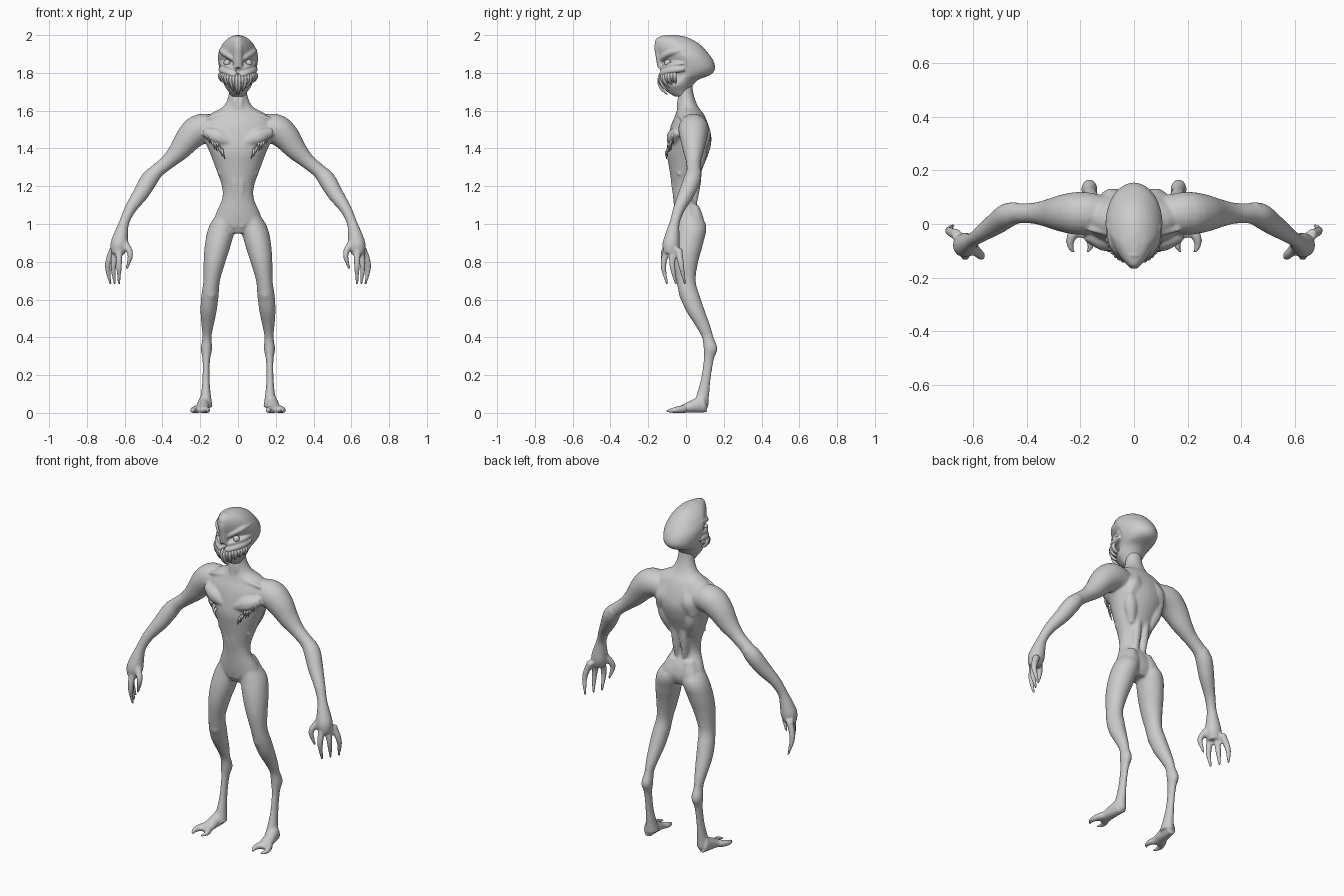
import bpy
import bmesh
from math import sin, cos, pi
from mathutils import Matrix, Vector

if "Cube" in bpy.data.objects:
    bpy.data.objects.remove(bpy.data.objects["Cube"], do_unlink=True)

skin = bpy.data.materials.new("grey_skin")
skin.use_nodes = True
skin.diffuse_color = (.6, .6, .6, 1)
skin.node_tree.nodes["Principled BSDF"].inputs["Base Color"].default_value = skin.diffuse_color
RIGHT, BACK, UP = Vector((1, 0, 0)), Vector((0, 1, 0)), Vector((0, 0, 1))


def smooth_path(stations, steps=4):
    """Catmull-Rom interpolation of position and both radii."""
    knots = [Vector(station) for station in stations]
    knots = [knots[0] * 2 - knots[1], *knots, knots[-1] * 2 - knots[-2]]
    path = []
    for before, start, end, after in zip(knots, knots[1:], knots[2:], knots[3:]):
        leave, arrive = (end - before) / 2, (after - start) / 2
        for i in range(steps):
            t = i / steps
            path.append(start + leave * t + (end * 3 - start * 3 - leave * 2 - arrive) * t ** 2
                        + (start * 2 - end * 2 + leave + arrive) * t ** 3)
    return path + [knots[-2]]


def loft(bm, stations, reference=BACK, level=False, taper=0, sides=20):
    """Closed tube through (x, y, z, width, depth) stations."""
    path = smooth_path(stations)
    centres = [Vector(station[:3]) for station in path]
    rings = []
    for i, (centre, station) in enumerate(zip(centres, path)):
        across, along = RIGHT, BACK
        if not level:
            tangent = (centres[min(i + 1, len(path) - 1)] - centres[max(i - 1, 0)]).normalized()
            along = (reference - tangent * reference.dot(tangent)).normalized()
            across = along.cross(tangent)
        ring = []
        for k in range(sides):
            angle = 2 * pi * k / sides
            width = station[3] * (1 + taper * min(0, sin(angle)))
            point = centre + across * cos(angle) * width + along * sin(angle) * station[4]
            point.z = max(point.z, 0)
            ring.append(bm.verts.new(point))
        rings.append(ring)
    for ring, following in zip(rings, rings[1:]):
        for k in range(sides):
            n = (k + 1) % sides
            bm.faces.new((ring[k], ring[n], following[n], following[k]))
    bm.faces.new(rings[0])
    bm.faces.new(rings[-1])


def pair(bm, stations, **options):
    """The same loft on the left and the right."""
    for side in (1, -1):
        loft(bm, [(side * x, *rest) for x, *rest in stations], **options)


def strand(bm, points, radii, **options):
    pair(bm, [(*point, radius, radius) for point, radius in zip(points, radii)],
         sides=10, **options)


def ridge(bm, start, end, radius):
    """Spindle shaped muscle."""
    start, end = Vector(start), Vector(end)
    strand(bm, [start, start.lerp(end, .5), end], [radius * .5, radius, radius * .5])


def finish(name, bm):
    bmesh.ops.recalc_face_normals(bm, faces=bm.faces)
    mesh = bpy.data.meshes.new(name)
    bm.to_mesh(mesh)
    bm.free()
    mesh.materials.append(skin)
    mesh.shade_smooth()
    part = bpy.data.objects.new(name, mesh)
    bpy.context.collection.objects.link(part)
    return part


def fuse(part, voxel, relax):
    """Merge overlapping volumes into one soft skin."""
    remesh = part.modifiers.new("fuse", "REMESH")
    remesh.mode, remesh.voxel_size, remesh.use_smooth_shade = "VOXEL", voxel, True
    soften = part.modifiers.new("soften", "SMOOTH")
    soften.iterations = relax


# Torso and neck: height, depth position, half width, half depth
body = bmesh.new()
torso = [(1.76, -.01, .045, .04), (1.68, 0, .05, .042), (1.62, .01, .08, .055),
         (1.58, .02, .15, .075), (1.52, .02, .19, .1), (1.45, .02, .18, .115),
         (1.38, .01, .15, .112), (1.3, 0, .12, .09), (1.2, -.01, .085, .065),
         (1.13, -.01, .085, .057), (1.06, .01, .115, .07), (1, .02, .13, .07), (.95, .02, .09, .05)]
loft(body, [(0, y, z, w, d) for z, y, w, d in torso], level=True, sides=32)

# Legs with backward bent hocks: height, depth position, radius
leg = [(1.11, 0, .02), (1, .03, .068), (.9, .015, .07), (.8, 0, .058), (.7, 0, .044),
       (.62, .02, .046), (.54, .05, .043), (.46, .09, .032), (.4, .115, .024),
       (.34, .13, .03), (.28, .12, .02), (.18, .105, .019), (.1, .09, .026), (.03, .075, .036)]
pair(body, [(.17 - .09 * z ** 3, y, z, r, r + .007) for z, y, r in leg], level=True)
ridge(body, (.142, -.01, .69), (.148, 0, .58), .035)

# Feet sloping down toward two forked, curled toes
slope = [(.18 + .015 * t, .1 - .15 * t, .05 - .037 * t, .03 + .01 * t) for t in (0, .3, .6, 1)]
pair(body, [(x, y, z, w, z) for x, y, z, w in slope], reference=UP)
for spread in (1, -1):
    bend = [(.015, -.01), (.036, -.055), (.037, -.085), (.024, -.107)]
    strand(body, [(.2 + spread * x, y, .022 + y / 8) for x, y in bend],
           (.022, .018, .012, .006), reference=UP)

# Arms and palms: reach, height, radius; the forearm swings forward past the elbow
arm = [(.1, 1.5, .065), (.19, 1.505, .08), (.25, 1.465, .074), (.31, 1.39, .056),
       (.37, 1.33, .04), (.43, 1.28, .038), (.47, 1.235, .046), (.515, 1.16, .042),
       (.57, 1.08, .031), (.602, 1.01, .027), (.618, .95, .037), (.63, .89, .046), (.637, .84, .035)]
pair(body, [(x, .04 - max(0, x - .46) * .7, z, r, r) for x, z, r in arm])
ridge(body, (.42, .05, 1.3), (.48, .05, 1.23), .034)

# Three fanned fingers and a thumb
thickness = (.021, .016, .007)
for fan in (0, .5, 1):
    strand(body, [(.66 - .03 * fan, -.04 - .06 * fan, .87),
                  (.69 - .06 * fan, -.025 - .095 * fan, .78),
                  (.675 - .045 * fan, -.005 - .095 * fan, .68)], thickness)
strand(body, [(.6, -.09, .9), (.57, -.12, .84), (.59, -.11, .76)], thickness)

# Muscles
muscles = {
    "collarbone": ((.02, -.04, 1.59), (.17, -.02, 1.56), .016),
    "chest": ((.03, -.075, 1.43), (.18, -.04, 1.49), .046),
    "rib_arch": ((.015, -.085, 1.37), (.1, -.03, 1.26), .02),
    "belly": ((.02, -.07, 1.34), (.02, -.05, 1.1), .02),
    "groin": ((.085, -.015, 1.09), (.015, -.04, .98), .022),
    "upper_shoulder_blade": ((.05, .08, 1.55), (.11, .085, 1.4), .052),
    "lower_shoulder_blade": ((.11, .09, 1.46), (.06, .05, 1.26), .04),
    "spine_muscle": ((.03, .075, 1.4), (.025, .035, 1.06), .026),
    "buttock": ((.05, .04, 1.1), (.08, .04, .92), .058),
    "neck_cord": ((.02, -.035, 1.69), (.012, -.04, 1.57), .012),
}
for start, end, radius in muscles.values():
    ridge(body, start, end, radius)
fuse(finish("body", body), .0065, 8)

# Head: swept back cranium narrowing toward the face
head = bmesh.new()
skull = [(2, -.075, .012, .03), (1.985, -.07, .05, .085), (1.95, -.045, .084, .12),
         (1.9, -.015, .105, .136), (1.86, .01, .105, .137), (1.82, .02, .098, .134),
         (1.79, .01, .088, .12), (1.765, -.02, .08, .088), (1.735, -.045, .074, .082),
         (1.7, -.04, .05, .06), (1.675, -.025, .035, .035)]
loft(head, [(0, y, z, w, d) for z, y, w, d in skull], level=True, taper=.35, sides=32)

# Brow, cheek and jaw ridges wrapping the face, with a crest down the middle
for front, rear, radius in ((1.86, 1.92, .016), (1.815, 1.85, .013), (1.78, 1.82, .02)):
    wrap = [(.095 * sin(a), -.13 * cos(a), front + (rear - front) * sin(a)) for a in (.1, .5, 1, 1.5)]
    strand(head, wrap, [radius] * 3 + [radius / 2])
crest = [(-.105, 1.985), (-.145, 1.95), (-.14, 1.89), (-.13, 1.83)]
loft(head, [(0, y, z, .025, .021) for y, z in crest])
fuse(finish("head", head), .0055, 4)

# Eyes
eyes = bmesh.new()
for side in (1, -1):
    bmesh.ops.create_uvsphere(eyes, u_segments=16, v_segments=12, radius=.018,
                              matrix=Matrix.Translation((side * .058, -.097, 1.853)))
finish("eyes", eyes)

# Uneven mouth tendrils hanging around the jaw
tendrils = bmesh.new()
hang = [(.86, 0), (.98, .3), (.86, .7), (.55, 1)]
for i in range(9):
    angle = .08 + i / 6
    drop = .1 - .04 * sin(angle) + .008 * cos(i * 3)
    strand(tendrils, [(.1 * reach * sin(angle), -.045 - .1 * reach * cos(angle),
                       1.79 + .015 * sin(angle) - drop * fall)
                      for reach, fall in hang], (.007, .01, .008, .003))
finish("mouth_tendrils", tendrils)

# Fringe of small uneven spines below the chest
fringe = bmesh.new()
for i in range(7):
    t = i / 6
    root = Vector((.165 - .08 * t, -.05 - .035 * t, 1.48 - .08 * t + .01 * sin(i * 2)))
    strand(fringe, [root, root - Vector((.003, .02, .015)), root - Vector((.015, .018, .05))],
           (.008, .006, .002))
finish("chest_fringe", fringe)
